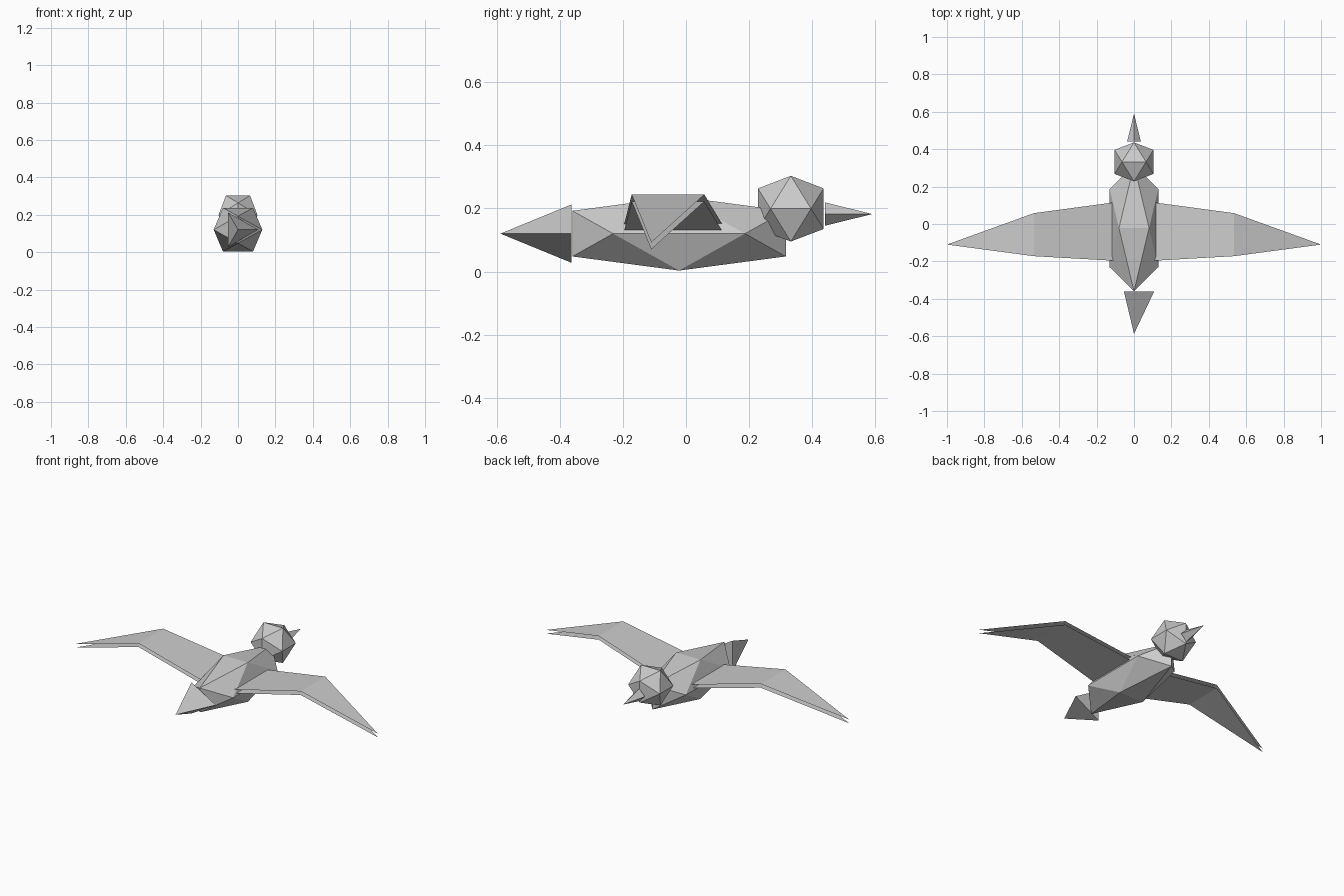
import bpy, bmesh
from math import pi
from mathutils import Matrix, Vector

cube = bpy.data.objects.get("Cube")
if cube:
    bpy.data.objects.remove(cube, do_unlink=True)

# One plain grey for the whole bird
grey = bpy.data.materials.new("plain_grey")
grey.use_nodes = True
colour = (0.6, 0.6, 0.6, 1)
grey.diffuse_color = colour
shader = next(n for n in grey.node_tree.nodes if n.type == 'BSDF_PRINCIPLED')
shader.inputs["Base Color"].default_value = colour
shader.inputs["Roughness"].default_value = 0.9


def finish(name, bm):
    mesh = bpy.data.meshes.new(name)
    bm.to_mesh(mesh)
    bm.free()
    mesh.materials.append(grey)
    obj = bpy.data.objects.new(name, mesh)
    bpy.context.collection.objects.link(obj)
    return obj


def icosahedron(name, centre, half_size):
    """Twenty-sided solid from three crossed golden rectangles."""
    bm = bmesh.new()
    short = 2 / (1 + 5 ** 0.5)
    for a in (-1, 1):
        for b in (-short, short):
            for p in ((0, a, b), (a, b, 0), (b, 0, a)):
                bm.verts.new([c + s * v for c, s, v in zip(centre, half_size, p)])
    bmesh.ops.convex_hull(bm, input=bm.verts[:])
    bmesh.ops.recalc_face_normals(bm, faces=bm.faces[:])
    return finish(name, bm)


def spike(name, sides, radius, base, length):
    """Cone along y; a negative length points it towards -y."""
    bm = bmesh.new()
    bmesh.ops.create_cone(bm, cap_ends=True, segments=sides, radius1=radius,
                          radius2=0, depth=abs(length),
                          matrix=Matrix.Translation((0, 0, abs(length) / 2)))
    bmesh.ops.remove_doubles(bm, verts=bm.verts[:], dist=1e-5)
    # Put one base corner on +x, then tip the axis over
    corner = max((v.co for v in bm.verts if v.co.z < 1e-4), key=lambda c: c.x + c.y * 1e-3)
    turn = -Vector((1, 0)).angle_signed(corner.xy) if corner.xy.length else 0
    bm.transform(Matrix.Rotation(-turn, 4, 'Z'))
    if max(v.co.x for v in bm.verts) < radius * 0.99:
        bm.transform(Matrix.Rotation(2 * turn, 4, 'Z'))
    tilt = Matrix.Rotation(-pi / 2 if length > 0 else pi / 2, 4, 'X')
    bm.transform(Matrix.Translation(base) @ tilt)
    bmesh.ops.recalc_face_normals(bm, faces=bm.faces[:])
    return finish(name, bm)


# Body and head
icosahedron("body", (0, -0.022, 0.12), (0.13, 0.338, 0.117))
icosahedron("head", (0, 0.332, 0.199), (0.104, 0.104, 0.104))

# Beak and tail
spike("beak", 4, 0.037, (0, 0.44, 0.182), 0.15)
spike("tail", 3, 0.107, (0, -0.362, 0.12), -0.226)

# Wings: thin open upper and lower skins, bent upwards at the middle
stations = [(0.11, 0.115, -0.196, 0.128), (0.535, 0.058, -0.172, 0.222)]
tip = Vector((1, -0.11, 0.07))
for side, name in ((1, "left_wing"), (-1, "right_wing")):
    bm = bmesh.new()
    for lift, upper in ((0, False), (0.022, True)):
        rows = [[bm.verts.new((x * side, y, z + lift)) for y in (front, back)]
                for x, front, back, z in stations]
        end = bm.verts.new((tip.x * side, tip.y, tip.z + lift))
        (a, b), (c, d) = rows
        for loop in ((a, b, d, c), (c, d, end)):
            face = bm.faces.new(loop)
            face.normal_update()
            if (face.normal.z > 0) != upper:
                face.normal_flip()
    finish(name, bm)
